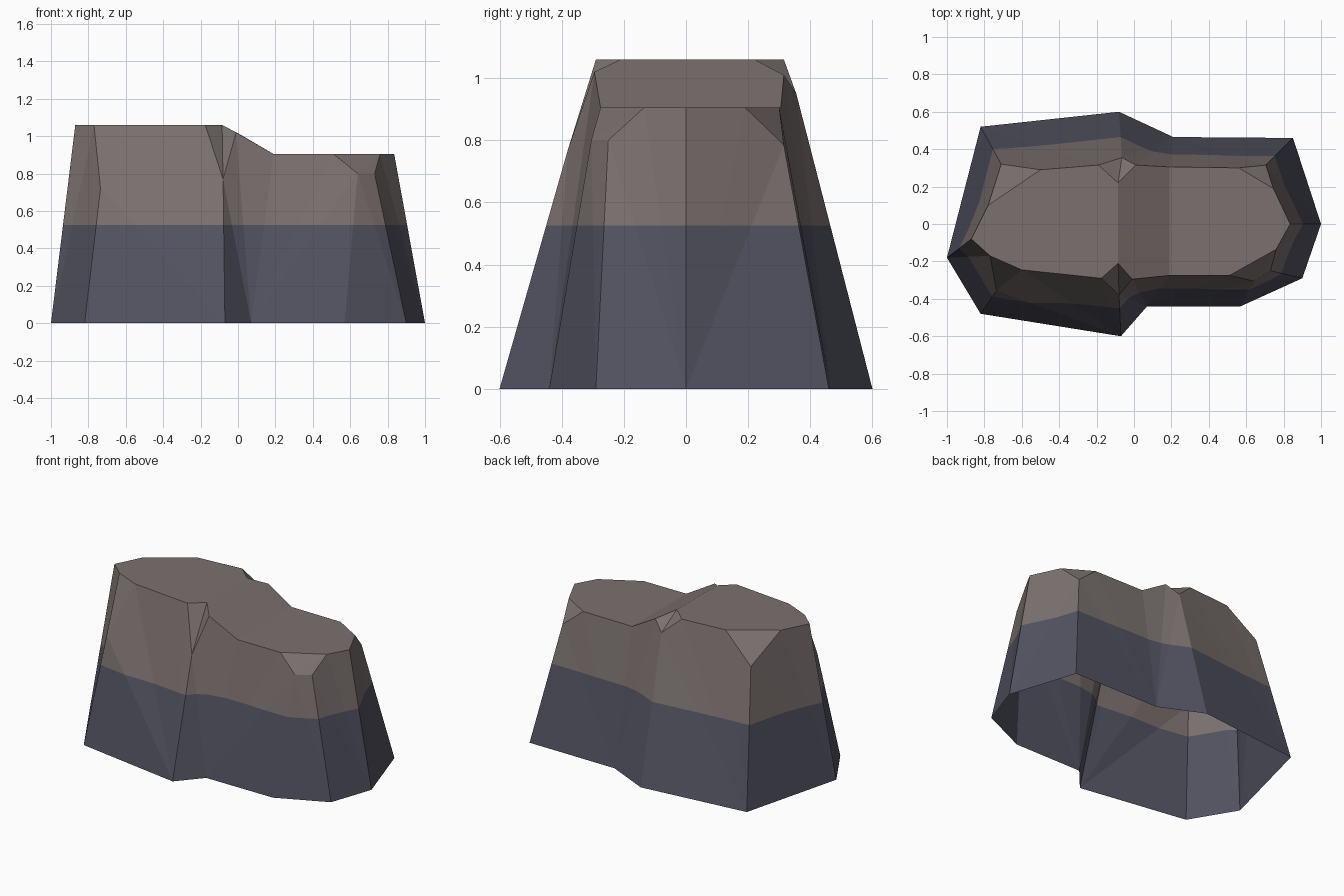
import bpy, bmesh

if "Cube" in bpy.data.objects:
    bpy.data.objects.remove(bpy.data.objects["Cube"])

HI, LO, SPLIT = 1.06, 0.905, 0.525

# Corners counter-clockwise: (ground point, chip point or None, rim points)
corners = [
    ((-1.00, -0.18), None, [(-0.87, -0.08, HI)]),
    ((-0.82, -0.48), (-0.735, -0.355, 0.72), [(-0.77, -0.17, HI), (-0.60, -0.245, HI)]),
    ((-0.07, -0.60), (-0.08, -0.38, 0.77),
     [(-0.175, -0.29, HI), (-0.085, -0.21, HI), (-0.01, -0.295, 1.02)]),
    ((0.07, -0.44), None, [(0.19, -0.275, LO)]),
    ((0.57, -0.44), (0.64, -0.305, 0.80), [(0.51, -0.275, LO)]),
    ((0.90, -0.29), (0.73, -0.25, 0.80), [(0.76, -0.135, LO)]),
    ((1.00, 0.00), None, [(0.835, 0.0, LO)]),
    ((0.85, 0.46), (0.705, 0.315, 0.785), [(0.745, 0.19, LO), (0.56, 0.30, LO)]),
    ((0.21, 0.465), None, [(0.19, 0.305, LO)]),
    ((-0.08, 0.60), (-0.065, 0.355, 0.95),
     [(0.01, 0.315, 1.01), (-0.085, 0.22, HI), (-0.19, 0.315, HI)]),
    ((-0.82, 0.52), (-0.71, 0.32, 0.88), [(-0.50, 0.29, HI), (-0.78, 0.10, HI)]),
]


def material(name, color):
    m = bpy.data.materials.new(name)
    m.diffuse_color = (*color, 1)
    m.use_nodes = True
    m.node_tree.nodes["Principled BSDF"].inputs["Base Color"].default_value = m.diffuse_color
    return m


bm = bmesh.new()
ring = []
for base, chip, rim in corners:
    ring.append((bm.verts.new((*base, 0)),
                 bm.verts.new(chip) if chip else None,
                 [bm.verts.new(p) for p in rim]))


def fan(verts):
    for a, b in zip(verts[1:], verts[2:]):
        bm.faces.new((verts[0], a, b))


# Side walls and chipped corners
for i, (b0, m0, t0) in enumerate(ring):
    b1, m1, t1 = ring[(i + 1) % len(ring)]
    if m0 and m1 and len(t0) == len(t1) == 1:
        fan([b1, m1, m0, b0])
        fan([m0, m1, t1[0], t0[-1]])
    else:
        wall = [v for v in (b0, b1, m1, t1[0], t0[-1], m0) if v]
        if m0 or not m1:                      # crease starts at the lower right corner
            wall = wall[1:] + wall[:1]
        fan(wall)
    if m0 and len(t0) > 1:
        fan([m0] + t0[::-1])

# Top: high plateau, ramp and low plateau
rim = [v for _, _, t in ring for v in t]
for x0, x1 in ((-2, -0.08), (-0.09, 0.195), (0.185, 2)):
    bm.faces.new([v for v in rim if x0 <= v.co.x <= x1])

# Colour change at mid height
bmesh.ops.bisect_plane(bm, geom=bm.verts[:] + bm.edges[:] + bm.faces[:],
                       plane_co=(0, 0, SPLIT), plane_no=(0, 0, 1))
for f in bm.faces:
    f.material_index = 0 if f.calc_center_median().z > SPLIT else 1

mesh = bpy.data.meshes.new("rock")
bm.to_mesh(mesh)
bm.free()
mesh.materials.append(material("warm_grey_stone", (0.195, 0.165, 0.160)))
mesh.materials.append(material("blue_grey_stone", (0.086, 0.086, 0.120)))
bpy.context.collection.objects.link(bpy.data.objects.new("rock", mesh))
